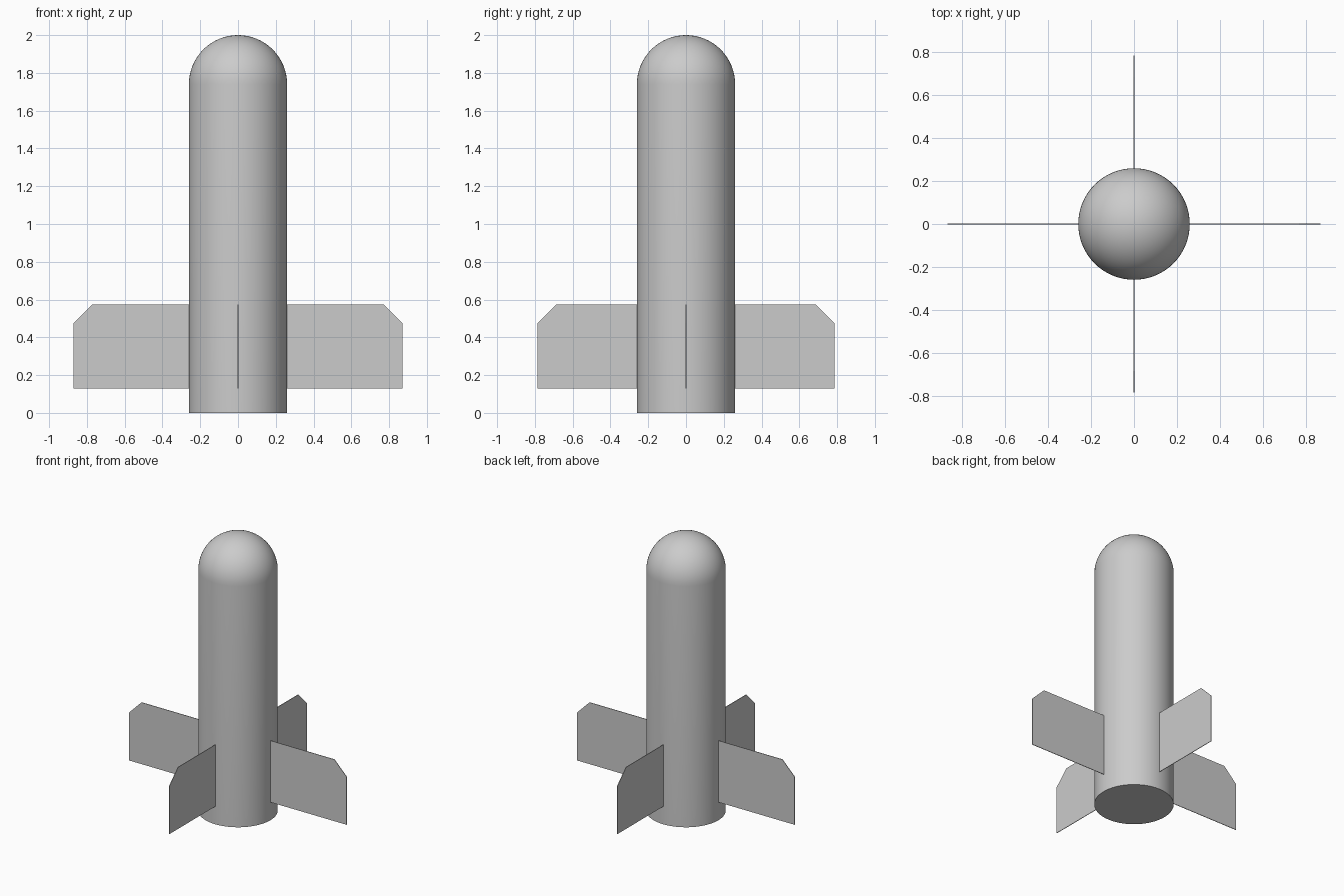
import bpy, bmesh, math
from mathutils import Matrix

if "Cube" in bpy.data.objects:
    bpy.data.objects.remove(bpy.data.objects["Cube"], do_unlink=True)

RADIUS, HEIGHT = 0.26, 2.0
SHOULDER = HEIGHT - RADIUS
SEGMENTS, RINGS = 64, 16

grey = bpy.data.materials.new("light_grey")
grey.use_nodes = True
colour = (0.6, 0.6, 0.6, 1)
grey.diffuse_color = colour
grey.node_tree.nodes["Principled BSDF"].inputs["Base Color"].default_value = colour


def finish(name, bm):
    bmesh.ops.recalc_face_normals(bm, faces=bm.faces)
    mesh = bpy.data.meshes.new(name)
    bm.to_mesh(mesh)
    bm.free()
    mesh.materials.append(grey)
    obj = bpy.data.objects.new(name, mesh)
    bpy.context.collection.objects.link(obj)
    return obj


# Round-nosed body: half outline turned about the vertical axis
bm = bmesh.new()
profile = [(0, 0), (RADIUS, 0)]
for i in range(RINGS + 1):
    a = math.pi / 2 * i / RINGS
    profile.append((RADIUS * math.cos(a), SHOULDER + RADIUS * math.sin(a)))
verts = [bm.verts.new((r, 0, z)) for r, z in profile]
edges = [bm.edges.new(pair) for pair in zip(verts, verts[1:])]
bmesh.ops.spin(bm, geom=verts + edges, cent=(0, 0, 0), axis=(0, 0, 1),
               angle=math.tau, steps=SEGMENTS)
bmesh.ops.remove_doubles(bm, verts=bm.verts, dist=0.0005)
body = finish("body", bm)
bpy.ops.object.select_all(action='DESELECT')
bpy.context.view_layer.objects.active = body
body.select_set(True)
bpy.ops.object.shade_smooth_by_angle(angle=math.radians(30))


# Thin fins with a clipped upper outer corner
def fin(name, reach, angle, low=0.13, high=0.575, clip=0.1, thick=0.004):
    bm = bmesh.new()
    root = RADIUS - 0.01
    outline = [(root, low), (reach, low), (reach, high - clip),
               (reach - clip, high), (root, high)]
    face = bm.faces.new([bm.verts.new((x, -thick / 2, z)) for x, z in outline])
    side = bmesh.ops.extrude_face_region(bm, geom=[face])["geom"]
    moved = [v for v in side if isinstance(v, bmesh.types.BMVert)]
    bmesh.ops.translate(bm, verts=moved, vec=(0, thick, 0))
    bm.transform(Matrix.Rotation(math.radians(angle), 4, 'Z'))
    finish(name, bm)


for name, reach, angle in (("left_fin", 0.87, 0), ("back_fin", 0.785, 90),
                           ("right_fin", 0.87, 180), ("front_fin", 0.785, 270)):
    fin(name, reach, angle)
